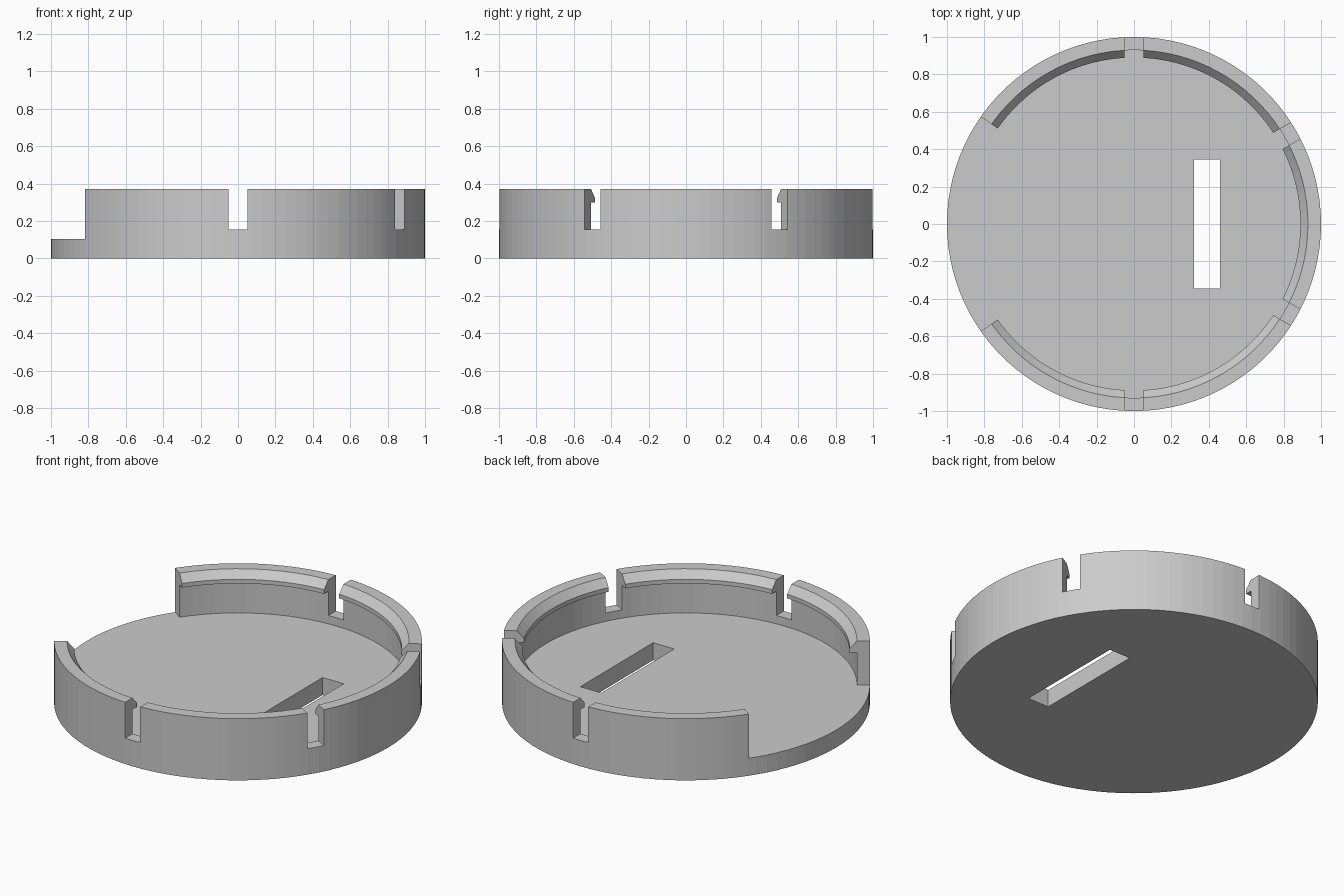
import bpy, bmesh, math
from mathutils import Matrix, Vector

if "Cube" in bpy.data.objects:
    bpy.data.objects.remove(bpy.data.objects["Cube"])

SEGMENTS = 100
FLOOR, TOP, NOTCH = 0.105, 0.37, 0.155

grey = bpy.data.materials.new("plain grey")
grey.use_nodes = True
grey.diffuse_color = (0.6, 0.6, 0.6, 1)
grey.node_tree.nodes["Principled BSDF"].inputs["Base Color"].default_value = grey.diffuse_color


def add_object(name, bm):
    bmesh.ops.recalc_face_normals(bm, faces=bm.faces)
    mesh = bpy.data.meshes.new(name)
    bm.to_mesh(mesh)
    bm.free()
    mesh.materials.append(grey)
    obj = bpy.data.objects.new(name, mesh)
    bpy.context.collection.objects.link(obj)
    return obj


def cut(target, name, outline, z0, z1, angle=0):
    """Subtract a flat outline extruded from z0 to z1 and turned about z."""
    bm = bmesh.new()
    face = bm.faces.new([bm.verts.new((x, y, z0)) for x, y in outline])
    ext = bmesh.ops.extrude_face_region(bm, geom=[face])
    bmesh.ops.translate(bm, vec=(0, 0, z1 - z0),
                        verts=[v for v in ext["geom"] if isinstance(v, bmesh.types.BMVert)])
    bm.transform(Matrix.Rotation(math.radians(angle), 4, "Z"))
    cutter = add_object(name, bm)
    cutter.hide_render = True
    cutter.hide_set(True)
    mod = target.modifiers.new(name, "BOOLEAN")
    mod.operation, mod.solver, mod.object = "DIFFERENCE", "EXACT", cutter


def box(x0, x1, y0, y1):
    return [(x0, y0), (x1, y0), (x1, y1), (x0, y1)]


# Round tray: floor, wall and inward snap lip in one turned profile
profile = [(0, 0), (1, 0), (1, TOP), (0.93, TOP), (0.89, 0.325),
           (0.89, 0.30), (0.93, 0.30), (0.93, FLOOR), (0, FLOOR)]
bm = bmesh.new()
verts = [bm.verts.new((r, 0, z)) for r, z in profile]
edges = [bm.edges.new(pair) for pair in zip(verts, verts[1:])]
bmesh.ops.spin(bm, geom=verts + edges, cent=(0, 0, 0), axis=(0, 0, 1),
               angle=math.tau, steps=SEGMENTS, use_merge=True)
bmesh.ops.remove_doubles(bm, verts=bm.verts, dist=1e-4)
# Merge the floor and underside fans into single flat faces
for z in (0, FLOOR):
    centre = [v for v in bm.verts if (v.co - Vector((0, 0, z))).length < 1e-4]
    bmesh.ops.dissolve_verts(bm, verts=centre)
tray = add_object("snap_lid", bm)

# Open side of the wall
a = math.radians(35)
cut(tray, "wall_opening_cutter",
    [(0, 0), (-2 * math.cos(a), 2 * math.sin(a)), (-2 * math.cos(a), -2 * math.sin(a))],
    FLOOR, 1)

# Four notches between the flexible wall sections
for angle in (-90, -30, 30, 90):
    cut(tray, "notch_cutter", box(0.7, 1.2, -0.05, 0.05), NOTCH, 1, angle)

# Rectangular slot through the floor
cut(tray, "floor_slot_cutter", box(0.32, 0.46, -0.345, 0.345), -0.5, 0.25)

# Apply the cuts and drop the cutters
bpy.context.view_layer.update()
evaluated = tray.evaluated_get(bpy.context.evaluated_depsgraph_get())
tray_mesh = bpy.data.meshes.new_from_object(evaluated)
cutters = [m.object for m in tray.modifiers]
tray.modifiers.clear()
tray.data = tray_mesh
for cutter in cutters:
    bpy.data.objects.remove(cutter)
